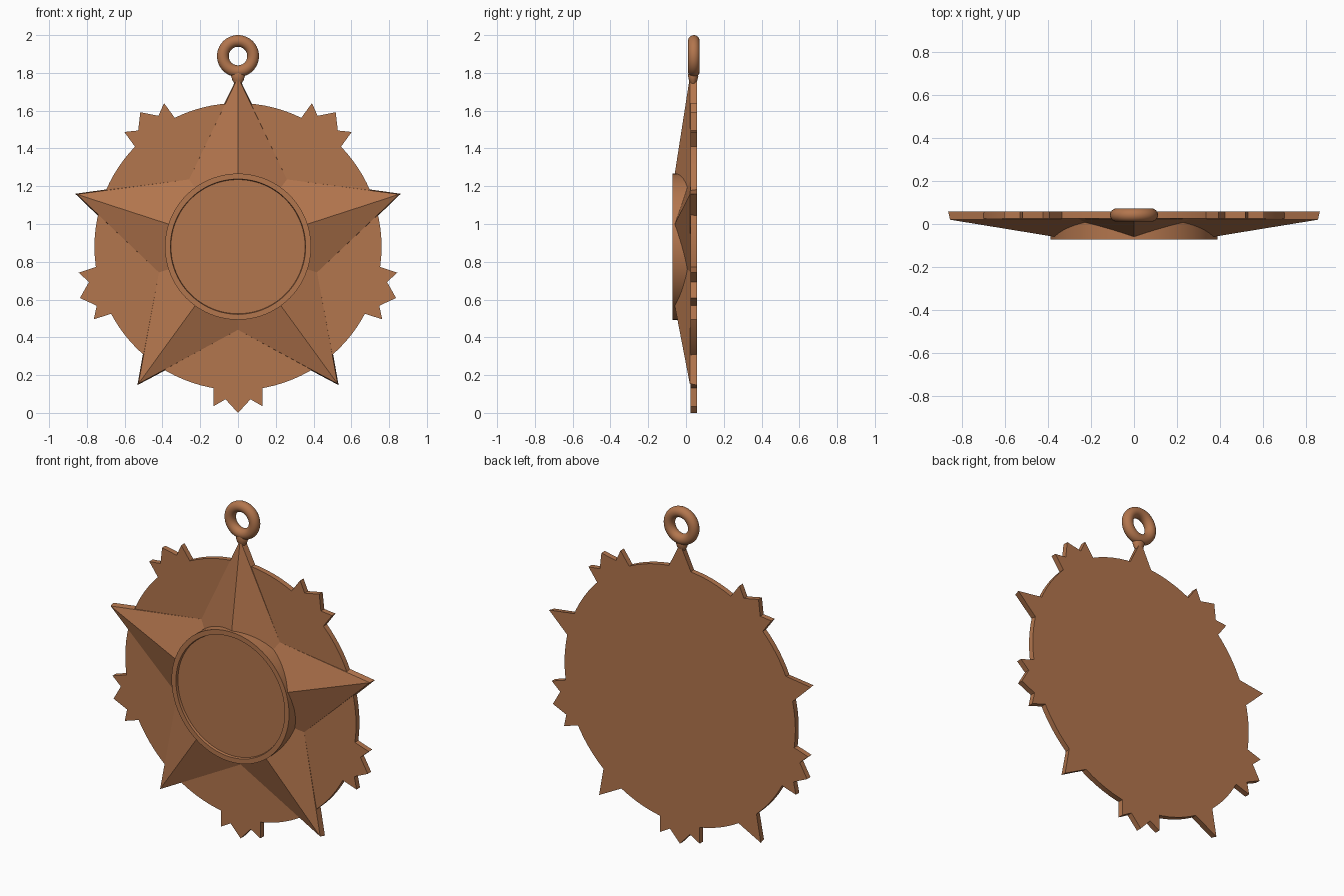
import bpy, bmesh, math
from mathutils import Vector

if "Cube" in bpy.data.objects:
    bpy.data.objects.remove(bpy.data.objects["Cube"])

CZ = 0.88                    # height of the medal centre
BACK, FACE = 0.057, 0.025    # plate back and front (y)

copper = bpy.data.materials.new("copper")
copper.diffuse_color = (0.45, 0.18, 0.075, 1)
copper.use_nodes = True
copper.node_tree.nodes["Principled BSDF"].inputs["Base Color"].default_value = copper.diffuse_color


def polar(r, a, y):
    return Vector((r * math.cos(a), y, CZ + r * math.sin(a)))


def finish(name, bm, smooth=True):
    bmesh.ops.recalc_face_normals(bm, faces=bm.faces)
    me = bpy.data.meshes.new(name)
    bm.to_mesh(me)
    bm.free()
    ob = bpy.data.objects.new(name, me)
    bpy.context.collection.objects.link(ob)
    me.materials.append(copper)
    if smooth:
        bpy.ops.object.select_all(action='DESELECT')
        ob.select_set(True)
        bpy.context.view_layer.objects.active = ob
        bpy.ops.object.shade_smooth_by_angle(angle=math.radians(35))
    return ob


def loft(bm, rings, cap_start=True, cap_end=True):
    """Join equal-length point rings with quads."""
    vs = [[bm.verts.new(p) for p in ring] for ring in rings]
    n = len(vs[0])
    for a, b in zip(vs, vs[1:]):
        for i in range(n):
            j = (i + 1) % n
            bm.faces.new((a[i], a[j], b[j], b[i]))
    if cap_start:
        bm.faces.new(vs[0])
    if cap_end:
        bm.faces.new(vs[-1])


def turned(name, profile, n=96):
    """Solid of revolution around the medal axis; profile is (radius, y)."""
    bm = bmesh.new()
    loft(bm, [[polar(r, math.tau * i / n, y) for i in range(n)]
              for r, y in profile])
    return finish(name, bm)


# round backing plate and central medallion with shallow recess
turned("backing_disc", [(0.76, BACK), (0.76, FACE)])
turned("medallion", [(0.387, 0.04), (0.387, -0.0725), (0.358, -0.0725),
                     (0.355, -0.058)])


# five-pointed faceted star, its facets running under the medallion
def star_ring(tip, tip_y, inner, inner_y):
    return [polar(inner if k % 2 else tip, math.pi / 2 + k * math.pi / 5,
                  inner_y if k % 2 else tip_y) for k in range(10)]


bm = bmesh.new()
loft(bm, [star_ring(0.906, BACK, 0.45, BACK),
          star_ring(0.897, 0.02, 0.44, 0.025),
          star_ring(0.37, -0.062, 0.37, 0.002)], cap_end=False)
finish("star", bm, smooth=False)

# crown-shaped tabs between the star points: (sideways, outward)
half = [(0.13, 0.70), (0.13, 0.845), (0.066, 0.808)]
tab = half + [(0, 0.88)] + [(-u, v) for u, v in reversed(half)]
bm = bmesh.new()
for k in range(5):
    a = -math.pi / 2 + k * math.tau / 5
    out = Vector((math.cos(a), 0, math.sin(a)))
    side = Vector((-math.sin(a), 0, math.cos(a)))
    loft(bm, [[Vector((0, y, CZ)) + side * u + out * v for u, v in tab]
              for y in (BACK, FACE)])
finish("crown_tabs", bm, smooth=False)

# hanging ring
bpy.ops.mesh.primitive_torus_add(location=(0, 0.0415, 1.889),
                                 rotation=(math.pi / 2, 0, 0),
                                 major_segments=64, minor_segments=24,
                                 major_radius=0.08, minor_radius=0.031)
ring = bpy.context.object
ring.name = "hanging_ring"
ring.data.materials.append(copper)
bpy.ops.object.shade_smooth()

# small tapered collar joining ring and star
bm = bmesh.new()
loft(bm, [[Vector((r * math.cos(math.tau * i / 24),
                   0.038 + 0.75 * r * math.sin(math.tau * i / 24), z))
           for i in range(24)]
          for r, z in ((0.02, 1.745), (0.03, 1.762), (0.036, 1.782), (0.034, 1.80))])
finish("ring_collar", bm)
